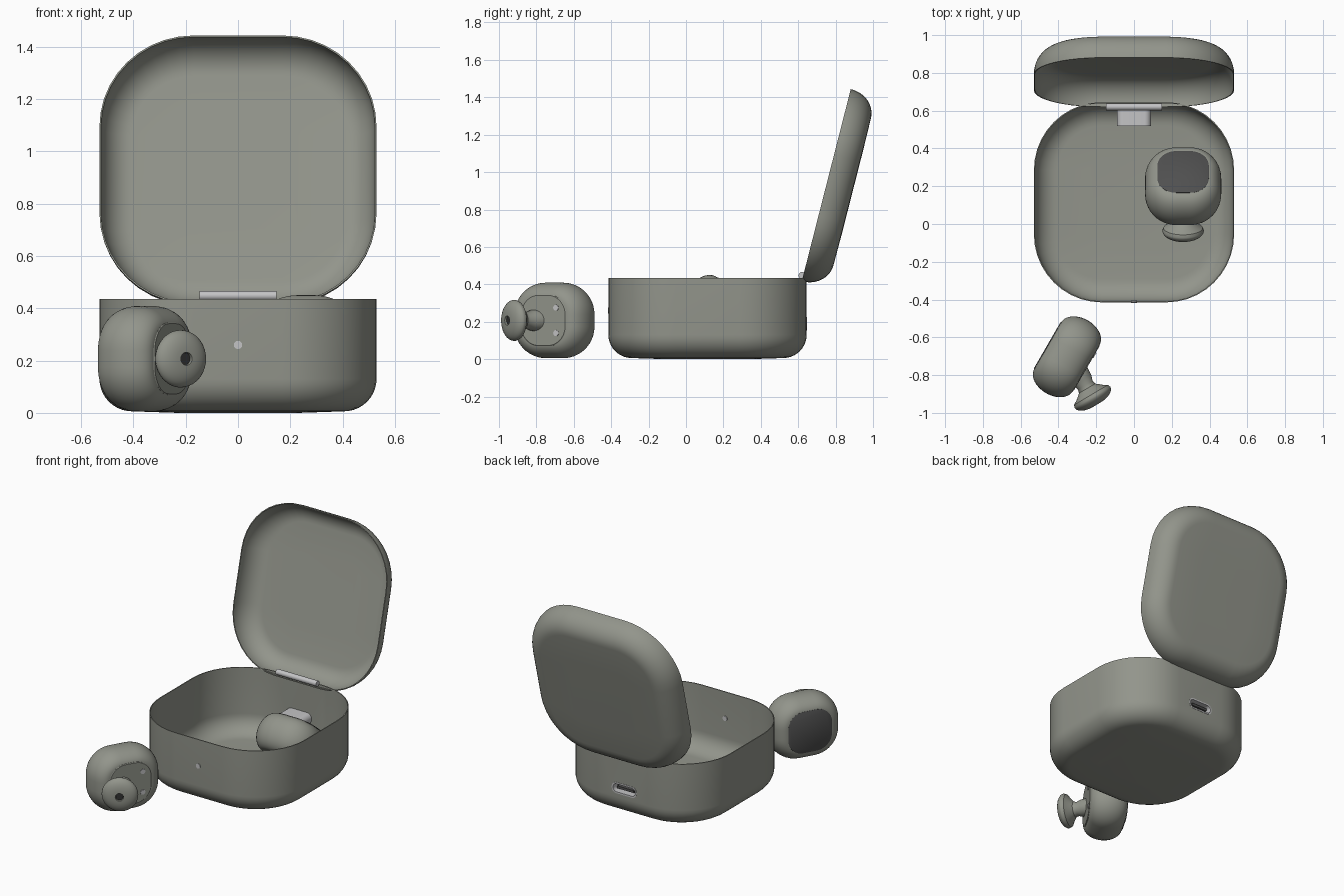
import bpy, bmesh
from math import radians, sin, cos, pi
from mathutils import Matrix, Vector

cube = bpy.data.objects.get("Cube")
if cube:
    bpy.data.objects.remove(cube, do_unlink=True)


def material(name, rgb):
    m = bpy.data.materials.new(name)
    m.use_nodes = True
    m.diffuse_color = (*rgb, 1)
    m.node_tree.nodes["Principled BSDF"].inputs["Base Color"].default_value = (*rgb, 1)
    return m


SHELL = material("warm grey", (0.29, 0.30, 0.26))
PAD = material("charcoal", (0.08, 0.08, 0.08))
METAL = material("silver", (0.55, 0.55, 0.56))
BLACK = material("near black", (0.03, 0.03, 0.03))


def rounded_rect(hx, hy, r, z, n=10):
    """Ring of points: half sizes hx, hy and corner radius r."""
    pts = []
    for q, (sx, sy) in enumerate(((1, 1), (-1, 1), (-1, -1), (1, -1))):
        for i in range(n + 1):
            a = (q + i / n) * pi / 2
            pts.append((sx * (hx - r) + r * cos(a), sy * (hy - r) + r * sin(a), z))
    return pts


def loft(name, hx, hy, r, rings, mat, frame, cap_start=True, cap_end=True):
    """Skin rounded rectangles given as (inset, height) pairs."""
    bm = bmesh.new()
    loops = [[bm.verts.new(p) for p in
              rounded_rect(hx - i, hy - i, max(r - i, 0.002), z)] for i, z in rings]
    for a, b in zip(loops, loops[1:]):
        for k in range(len(a)):
            j = (k + 1) % len(a)
            bm.faces.new((a[k], a[j], b[j], b[k]))
    if cap_start:
        bm.faces.new(loops[0][::-1])
    if cap_end:
        bm.faces.new(loops[-1])
    bmesh.ops.remove_doubles(bm, verts=bm.verts, dist=1e-5)
    bmesh.ops.recalc_face_normals(bm, faces=bm.faces)
    me = bpy.data.meshes.new(name)
    bm.to_mesh(me)
    bm.free()
    me.materials.append(mat)
    ob = bpy.data.objects.new(name, me)
    ob.matrix_world = frame
    bpy.context.collection.objects.link(ob)
    return ob


def lathe(name, profile, mat, frame):
    """Round part from (radius, height) pairs."""
    big = max(p[0] for p in profile)
    return loft(name, big, big, big, [(big - p, z) for p, z in profile], mat, frame)


def arc(width, height, steps=10):
    """Quarter ellipse of (inset, height) from the wall to the flat."""
    return [(width * (1 - cos(t)), height * sin(t))
            for t in (pi / 2 * i / steps for i in range(steps + 1))]


def apply_modifiers(ob):
    bpy.ops.object.select_all(action="DESELECT")
    bpy.context.view_layer.objects.active = ob
    ob.select_set(True)
    for m in list(ob.modifiers):
        bpy.ops.object.modifier_apply(modifier=m.name)


def thin_wall(ob):
    m = ob.modifiers.new("wall", "SOLIDIFY")
    m.thickness = 0.006
    m.offset = -1


# Case: open tray with a softly rounded bottom and a slot for the port
SIZE, CORNER = 0.53, 0.36
bottom = [(i, 0.13 - h) for i, h in arc(0.125, 0.124)]
case = loft("case_base", SIZE, SIZE, CORNER, [(0, 0.435)] + bottom + [(0.3, 0)],
            SHELL, Matrix.Translation((0, 0.115, 0)), cap_start=False)
thin_wall(case)
BACKWARD = Matrix.Rotation(radians(-90), 4, "X")
port = Matrix.Translation((0, 0, 0.19)) @ BACKWARD
cutter = loft("port_cutter", 0.088, 0.034, 0.032, [(0, 0.6), (0, 0.7)], SHELL, port)
cutter.hide_render = True
cut = case.modifiers.new("port_slot", "BOOLEAN")
cut.operation = "DIFFERENCE"
cut.solver = "EXACT"
cut.object = cutter
apply_modifiers(case)
bpy.data.objects.remove(cutter, do_unlink=True)

# Lid: shallow shell leaning back from the hinge
lid_frame = Matrix.Translation((0, 0.75, 0.93)) @ Matrix.Rotation(radians(75.7), 4, "X")
lid_rings = [(0, 0)] + [(i, -0.005 - h) for i, h in arc(0.125, 0.138)] + [(0.3, -0.145)]
lid = loft("lid", SIZE, SIZE, CORNER, lid_rings, SHELL, lid_frame, cap_start=False)
thin_wall(lid)
apply_modifiers(lid)

# Hinge pin, charging port and indicator light
sideways = Matrix.Rotation(radians(90), 4, "Y")
lathe("hinge_pin", [(0.018, -0.148), (0.018, 0.148)], METAL,
      Matrix.Translation((0, 0.62, 0.448)) @ sideways)
loft("port_sleeve", 0.09, 0.036, 0.034,
     [(0, 0.52), (0, 0.647), (0.01, 0.647), (0.01, 0.54)], METAL, port)
loft("port_recess", 0.08, 0.026, 0.024, [(0, 0.541), (0, 0.6)], BLACK, port)
loft("port_tongue", 0.06, 0.008, 0.004, [(0, 0.595), (0, 0.635)], PAD, port)
lathe("indicator_light", [(0.016, -0.418), (0.016, -0.404)], METAL,
      Matrix.Translation((0, 0, 0.26)) @ BACKWARD)


def earbud(side, centre, along, outward):
    """Bud frame: y runs along the body, z points out of the ear."""
    y, z = Vector(along), Vector(outward)
    frame = Matrix.Translation(centre) @ Matrix((y.cross(z), y, z)).transposed().to_4x4()
    half = arc(0.08, 0.118)
    body = [(i, -h) for i, h in half[:0:-1]] + half
    loft(side + "_bud_body", 0.202, 0.222, 0.17, body, SHELL, frame)
    loft(side + "_bud_touch_pad", 0.136, 0.144, 0.1,
         [(0, 0.1), (0, 0.118), (0.005, 0.121)], PAD, frame)
    loft(side + "_bud_inner_plate", 0.138, 0.14, 0.11,
         [(0, -0.1), (0, -0.118), (0.004, -0.121)], SHELL, frame)
    for n, x in enumerate((-0.068, 0.068), 1):
        lathe(f"{side}_bud_contact_{n}", [(0.016, -0.118), (0.016, -0.125)], METAL,
              frame @ Matrix.Translation((x, 0.08, 0)))
    # Ear tip: narrow neck flaring into a mushroom with a sound hole
    axis = Vector((0, -0.49, -0.87)).to_track_quat("Z", "Y").to_matrix().to_4x4()
    tip = frame @ Matrix.Translation((0, -0.116, -0.22)) @ axis
    dome = [(0.11 - i, 0.005 + h) for i, h in arc(0.085, 0.045, 8)]
    lathe(side + "_bud_ear_tip",
          [(0.058, -0.16), (0.055, -0.1), (0.045, -0.07), (0.05, -0.05), (0.08, -0.025),
           (0.104, -0.01)] + dome + [(0.023, 0.03)], SHELL, tip)
    lathe(side + "_bud_sound_hole", [(0.0225, 0.031), (0.0225, 0.04)], BLACK, tip)


c, s = cos(radians(30)), sin(radians(30))
earbud("right", (-0.355, -0.703, 0.207), (s, c, 0), (-c, s, 0))
c, s = cos(radians(40)), sin(radians(40))
earbud("left", (0.26, 0.2, 0.255), (0, c, -s), (0, s, c))

# Smooth shading with crisp edges
for ob in bpy.context.scene.objects:
    ob.select_set(ob.type == "MESH")
bpy.context.view_layer.objects.active = case
bpy.ops.object.shade_smooth_by_angle(angle=radians(35))
